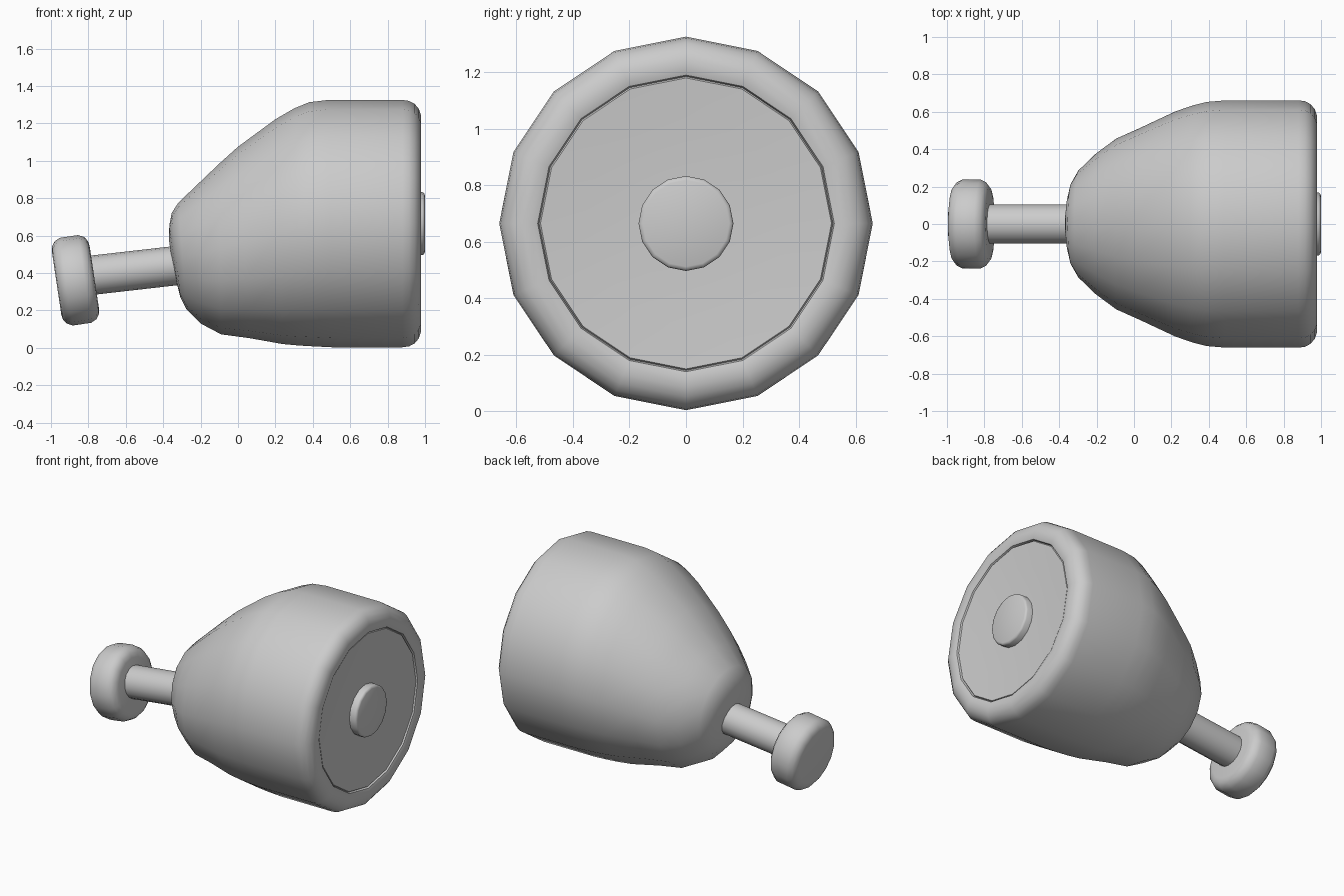
import bpy, bmesh, math
from mathutils import Vector

if "Cube" in bpy.data.objects:
    bpy.data.objects.remove(bpy.data.objects["Cube"])

SIDES = 16


def loft(name, rings):
    """Skin 16-sided rings, each given by its top and bottom point (xt, zt, xb, zb)."""
    bm = bmesh.new()
    loops = []
    for xt, zt, xb, zb in rings:
        top, bot = Vector((xt, 0, zt)), Vector((xb, 0, zb))
        mid, up = (top + bot) / 2, (top - bot) / 2
        side = Vector((0, up.length, 0))
        loops.append([bm.verts.new(mid + up * math.cos(a) + side * math.sin(a))
                      for a in (2 * math.pi * i / SIDES for i in range(SIDES))])
    for a, b in zip(loops, loops[1:]):
        for i in range(SIDES):
            j = (i + 1) % SIDES
            bm.faces.new((a[i], a[j], b[j], b[i]))
    bm.faces.new(loops[0])
    bm.faces.new(loops[-1])
    bmesh.ops.recalc_face_normals(bm, faces=bm.faces[:])
    me = bpy.data.meshes.new(name)
    bm.to_mesh(me)
    bm.free()
    ob = bpy.data.objects.new(name, me)
    bpy.context.collection.objects.link(ob)
    bpy.ops.object.select_all(action='DESELECT')
    ob.select_set(True)
    bpy.context.view_layer.objects.active = ob
    bpy.ops.object.shade_smooth_by_angle(angle=math.radians(40))
    return ob


def turned(name, origin, tilt, profile):
    """Lathe (distance, radius) points along an axis in the xz plane."""
    ox, oz = origin
    c, s = math.cos(math.radians(tilt)), math.sin(math.radians(tilt))
    return loft(name, [(ox + d * c - r * s, oz + d * s + r * c,
                        ox + d * c + r * s, oz + d * s - r * c) for d, r in profile])


# Body shell: drooping nose, then the straight barrel, rounded rim and shallow dish
nose = [(-0.37, 0.58, -0.345, 0.42), (-0.367, 0.655, -0.322, 0.325),
        (-0.355, 0.72, -0.308, 0.27), (-0.32, 0.775, -0.275, 0.205),
        (-0.21, 0.88, -0.20, 0.13), (-0.10, 0.985, -0.09, 0.072),
        (0.0, 1.075, 0.06, 0.052), (0.20, 1.222, 0.24, 0.02),
        (0.30, 1.28, 0.33, 0.012), (0.38, 1.313, 0.40, 0.008), (0.48, 1.325, 0.50, 0.003)]
rim = [(0.88, 0.661), (0.915, 0.656), (0.945, 0.64), (0.967, 0.613), (0.978, 0.58),
       (0.978, 0.545), (0.972, 0.525), (0.958, 0.52),
       (0.966, 0.515), (0.955, 0.36), (0.948, 0.165)]
loft("body", nose + [(x, 0.664 + r, x, 0.664 - r) for x, r in rim])

# Round button in the middle of the dish
turned("button", (0, 0.664), 0,
       [(0.92, 0.168), (0.987, 0.168), (0.995, 0.163), (0.999, 0.153)])

# Stem and end knob, tilted down to the left
turned("stem", (-0.87, 0.378), 6.5, [(0.0, 0.105), (0.60, 0.105)])
turned("knob", (-0.869, 0.361), 8.5,
       [(-0.102, 0.17), (-0.097, 0.198), (-0.08, 0.222), (-0.05, 0.237),
        (0.05, 0.237), (0.08, 0.222), (0.097, 0.198), (0.102, 0.17)])
